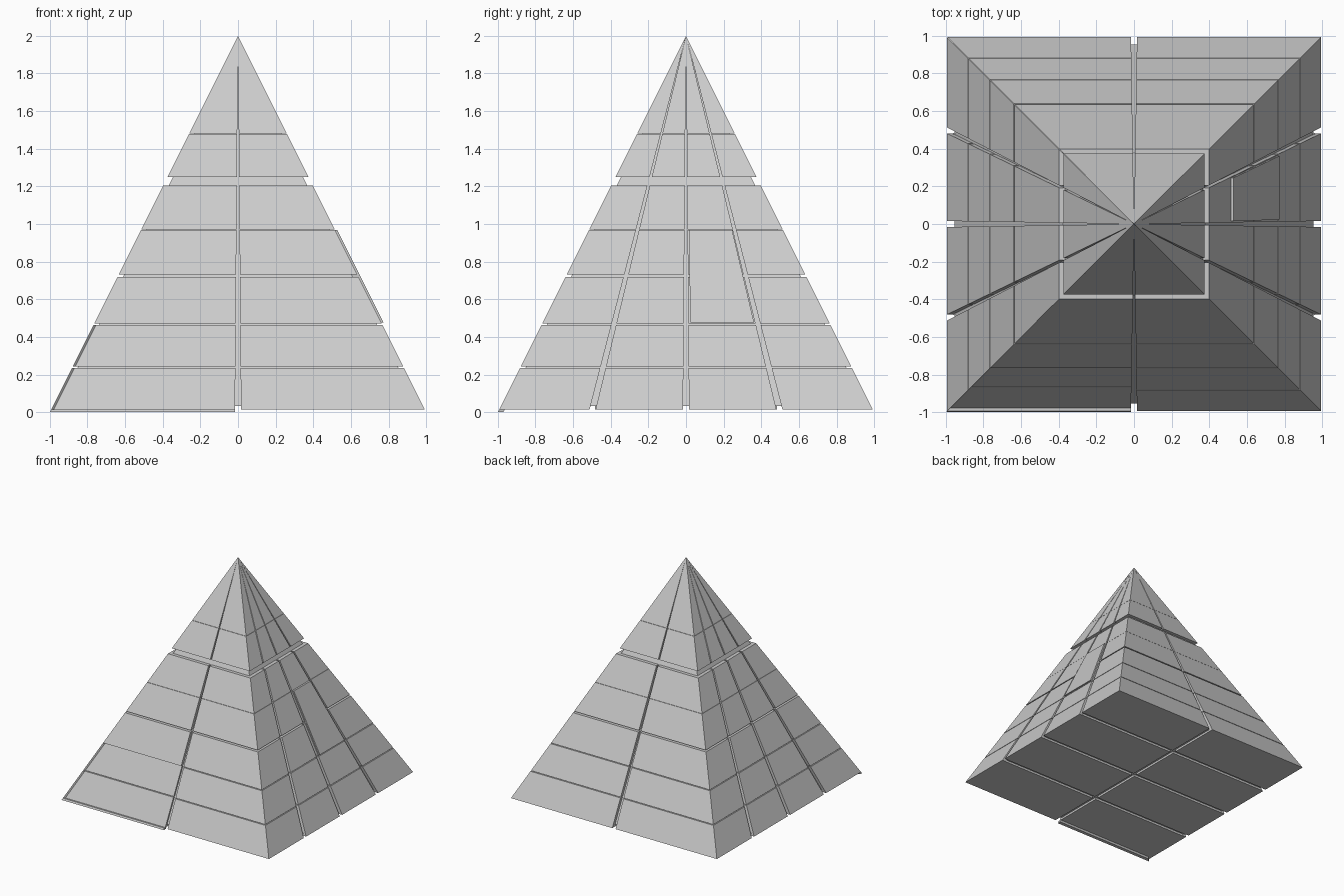
import bpy, bmesh, math
from mathutils import Matrix, Vector

if "Cube" in bpy.data.objects:
    bpy.data.objects.remove(bpy.data.objects["Cube"])

BASE = 0.015      # underside height
DEPTH = 0.03      # groove depth measured horizontally


def half(z):
    return 1 - z / 2


def finish(name, bm):
    bmesh.ops.recalc_face_normals(bm, faces=bm.faces)
    me = bpy.data.meshes.new(name)
    bm.to_mesh(me)
    bm.free()
    ob = bpy.data.objects.new(name, me)
    bpy.context.collection.objects.link(ob)
    return ob


def hexa(bm, low, high):
    """Solid between two four-point loops."""
    a = [bm.verts.new(p) for p in low]
    b = [bm.verts.new(p) for p in high]
    bm.faces.new(a[::-1])
    bm.faces.new(b)
    for i in range(4):
        j = (i + 1) % 4
        bm.faces.new((a[i], a[j], b[j], b[i]))


def square(h, z):
    return [(-h, -h, z), (h, -h, z), (h, h, z), (-h, h, z)]


def panel(bm, rot, z0, z1, u0, u1, push=0.0, inner=DEPTH):
    """Sloping slab; u is the fraction of the half width, push moves its face outwards."""
    def ring(z):
        h = half(z)
        o = max(h + push, 0)
        i = max(h - inner, 0)

        def lat(u, r):
            return u * (r if abs(u) == 1 else h)
        pts = [(lat(u0, o), -o), (lat(u1, o), -o), (lat(u1, i), -i), (lat(u0, i), -i)]
        return [rot @ Vector((x, y, z)) for x, y in pts]
    hexa(bm, ring(z0), ring(z1))


# inner core, visible in the grooves
bm = bmesh.new()
z_core = BASE + 0.018
hexa(bm, square(half(z_core) - DEPTH, z_core), square(0.0005, 2 - 2 * DEPTH))
finish("core", bm)

# casing panels: rows split by seams, columns by tapering grooves
ROWS = [(BASE, 0.236), (0.242, 0.464), (0.470, 0.719), (0.731, 0.969),
        (0.971, 1.205), (1.25, 1.479), (1.481, 1.999)]
G = 0.016
TWO = [(-1, -G), (G, 1)]
FOUR = [(-1, -0.5 - G), (-0.5 + G, -G), (G, 0.5 - G), (0.5 + G, 1)]
for n, (side, cols) in enumerate([("front", TWO), ("right", FOUR),
                                  ("back", TWO), ("left", FOUR)]):
    rot = Matrix.Rotation(n * math.pi / 2, 3, 'Z')
    bm = bmesh.new()
    for r, (z0, z1) in enumerate(ROWS):
        for c, (u0, u1) in enumerate(cols):
            # the two lowest front left panels sit back
            sunk = side == "front" and c == 0 and r < 2
            panel(bm, rot, z0, z1, u0, u1, -0.014 if sunk else 0)
    finish(side + "_panels", bm)

# raised hatch on the right side
bm = bmesh.new()
panel(bm, Matrix.Rotation(math.pi / 2, 3, 'Z'), 0.476, 0.969, 0.03, 0.475, 0.012)
finish("hatch", bm)

# sill below the sunken front panels
bm = bmesh.new()
panel(bm, Matrix.Identity(3), 0, BASE, -1, -G)
finish("front_sill", bm)

# underside panels, two by four
bm = bmesh.new()
e = half(BASE) - DEPTH
for x0, x1 in [(-e, -G), (G, e)]:
    for y0, y1 in [(-e, -0.5 - G), (-0.5 + G, -G), (G, 0.5 - G), (0.5 + G, e)]:
        hexa(bm, *[[(x0, y0, z), (x1, y0, z), (x1, y1, z), (x0, y1, z)]
                   for z in (BASE, z_core + 0.002)])
finish("underside_panels", bm)
